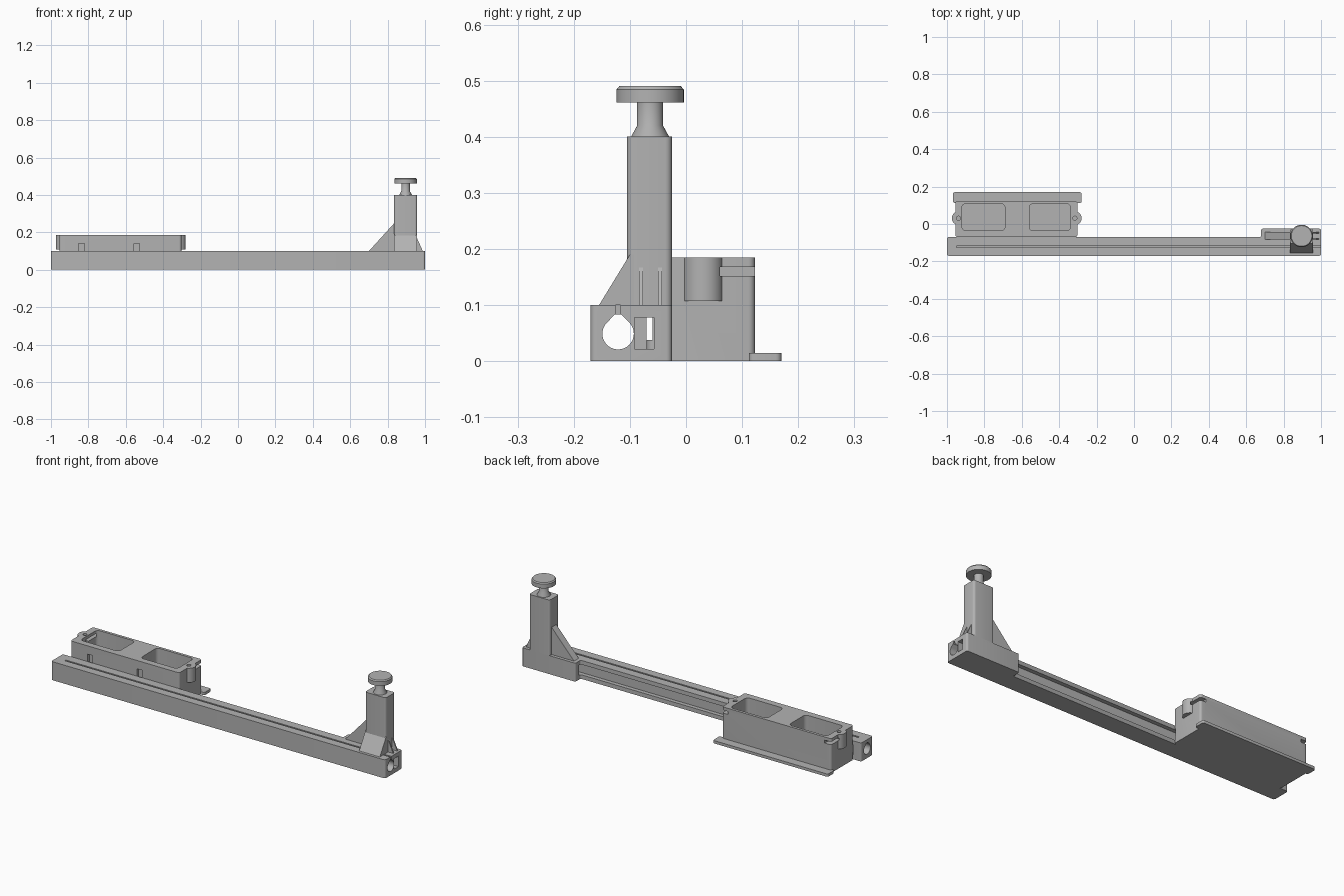
import bpy, bmesh
from math import sin, cos, pi, radians
from mathutils import Vector

cube = bpy.data.objects.get("Cube")
if cube:
    bpy.data.objects.remove(cube, do_unlink=True)

grey = bpy.data.materials.new("plain grey")
grey.use_nodes = True
COLOUR = (0.45, 0.45, 0.45, 1)
grey.diffuse_color = COLOUR
grey.node_tree.nodes["Principled BSDF"].inputs["Base Color"].default_value = COLOUR

AXES = {
    "x": lambda u, v, w: (w, u, v),
    "y": lambda u, v, w: (u, w, v),
    "z": lambda u, v, w: (u, v, w),
}


def prism(name, outline, lo, hi, axis="z", rounding=0):
    """Extrude an outline along an axis, optionally rounding its corners."""
    bm = bmesh.new()
    place = AXES[axis]
    face = bm.faces.new([bm.verts.new(place(u, v, lo)) for u, v in outline])
    out = bmesh.ops.extrude_face_region(bm, geom=[face])
    moved = [g for g in out["geom"] if isinstance(g, bmesh.types.BMVert)]
    bmesh.ops.translate(bm, verts=moved, vec=Vector(place(0, 0, hi - lo)))
    if rounding:
        along = Vector(place(0, 0, 1))
        edges = [e for e in bm.edges
                 if abs((e.verts[0].co - e.verts[1].co).normalized().dot(along)) > 0.99]
        bmesh.ops.bevel(bm, geom=edges, offset=rounding, segments=5,
                        profile=0.5, affect="EDGES")
    bmesh.ops.recalc_face_normals(bm, faces=bm.faces)
    mesh = bpy.data.meshes.new(name)
    bm.to_mesh(mesh)
    bm.free()
    mesh.materials.append(grey)
    obj = bpy.data.objects.new(name, mesh)
    bpy.context.collection.objects.link(obj)
    return obj


def box(name, x, y, z, rounding=0):
    outline = [(x[0], y[0]), (x[1], y[0]), (x[1], y[1]), (x[0], y[1])]
    return prism(name, outline, z[0], z[1], "z", rounding)


def circle(cx, cy, r, n=40):
    return [(cx + r * cos(2 * pi * i / n), cy + r * sin(2 * pi * i / n)) for i in range(n)]


def select(obj):
    bpy.ops.object.select_all(action="DESELECT")
    obj.select_set(True)
    bpy.context.view_layer.objects.active = obj


def combine(target, others, operation="DIFFERENCE"):
    """Apply each boolean and discard the helper."""
    for other in others:
        select(target)
        mod = target.modifiers.new("boolean", "BOOLEAN")
        mod.operation, mod.solver, mod.object = operation, "EXACT", other
        bpy.ops.object.modifier_apply(modifier=mod.name)
        bpy.data.objects.remove(other, do_unlink=True)


def smooth(obj):
    select(obj)
    bpy.ops.object.shade_smooth_by_angle(angle=radians(30))


def lathe(name, profile, cx, cy, n=48):
    """Turn a radius/height profile around a vertical axis."""
    bm = bmesh.new()
    rings = [[bm.verts.new((x, y, z)) for x, y in circle(cx, cy, r, n)] for r, z in profile]
    for a, b in zip(rings, rings[1:]):
        for i in range(n):
            j = (i + 1) % n
            bm.faces.new((a[i], a[j], b[j], b[i]))
    bm.faces.new(rings[0][::-1])
    bm.faces.new(rings[-1])
    mesh = bpy.data.meshes.new(name)
    bm.to_mesh(mesh)
    bm.free()
    mesh.materials.append(grey)
    obj = bpy.data.objects.new(name, mesh)
    bpy.context.collection.objects.link(obj)
    smooth(obj)


# Long rail with the wider foot of the post at its left end
footprint = [(-1, -0.17), (1, -0.17), (1, -0.025), (0.68, -0.025), (0.68, -0.07), (-1, -0.07)]
rail = prism("rail", footprint, 0, 0.1, "z", 0.01)

# Teardrop bore, top slot and rear cable channel
BORE_Y, BORE_Z, BORE_R = -0.121, 0.049, 0.028
teardrop = [(BORE_Y + BORE_R * cos(a), BORE_Z + BORE_R * sin(a))
            for a in [radians(135 + 270 * i / 30) for i in range(31)]]
teardrop += [(BORE_Y + 0.006, 0.083), (BORE_Y - 0.006, 0.083)]
combine(rail, [
    prism("bore", teardrop, -1.1, 1.1, "x"),
    box("top_slot", (-0.95, 1.1), (-0.1255, -0.1165), (0.07, 0.12)),
    box("channel", (-0.95, 1.1), (-0.092, -0.057), (0.022, 0.078)),
])
smooth(rail)

# Battery box with round screw ears
housing = box("battery_box", (-0.955, -0.303), (-0.07, 0.123), (0, 0.185), 0.012)
EARS = (-0.938, -0.316)
EAR_Y = 0.031
combine(housing, [prism("ear", circle(x, EAR_Y, 0.036), 0.107, 0.185) for x in EARS], "UNION")
cuts = [
    box("pocket_a", (-0.92, -0.69), (-0.035, 0.108), (0.02, 0.3), 0.02),
    box("pocket_b", (-0.56, -0.34), (-0.035, 0.108), (0.02, 0.3), 0.02),
    box("wire_path", (-1.1, 0), (-0.1, -0.06), (0.038, 0.078)),
]
for x in EARS:
    cuts.append(prism("screw_hole", circle(x, EAR_Y, 0.011, 24), 0.09, 0.3))
    cuts.append(box("nut_slot", (x - 0.021, x + 0.021), (0.012, 0.2), (0.152, 0.168)))
for x in (-0.837, -0.541):
    cuts.append(box("wire_notch", (x - 0.015, x + 0.015), (-0.1, -0.055), (0.05, 0.14)))
combine(housing, cuts)
smooth(housing)

# Mounting flange along the back of the box
smooth(box("rear_flange", (-0.968, -0.28), (0.112, 0.17), (0, 0.015), 0.01))

# Upright post and its braces
smooth(box("post", (0.834, 0.958), (-0.105, -0.025), (0.09, 0.4), 0.012))
prism("front_brace", [(-0.155, 0.1), (-0.09, 0.1), (-0.09, 0.19), (-0.1, 0.19)],
      0.834, 0.958, "x")
prism("inner_brace", [(0.7, 0.1), (0.85, 0.1), (0.85, 0.265)], -0.082, -0.042, "y")
for i, y in enumerate((-0.084, -0.05)):
    prism(f"outer_rib_{i + 1}", [(0.95, 0.1), (0.988, 0.1), (0.958, 0.167), (0.95, 0.167)],
          y, y + 0.007, "y")

# Stick and thumb knob
lathe("thumb_knob", [(0.034, 0.395), (0.034, 0.4), (0.023, 0.42), (0.023, 0.461), (0.06, 0.461),
                     (0.06, 0.484), (0.055, 0.49)], 0.896, -0.064)
